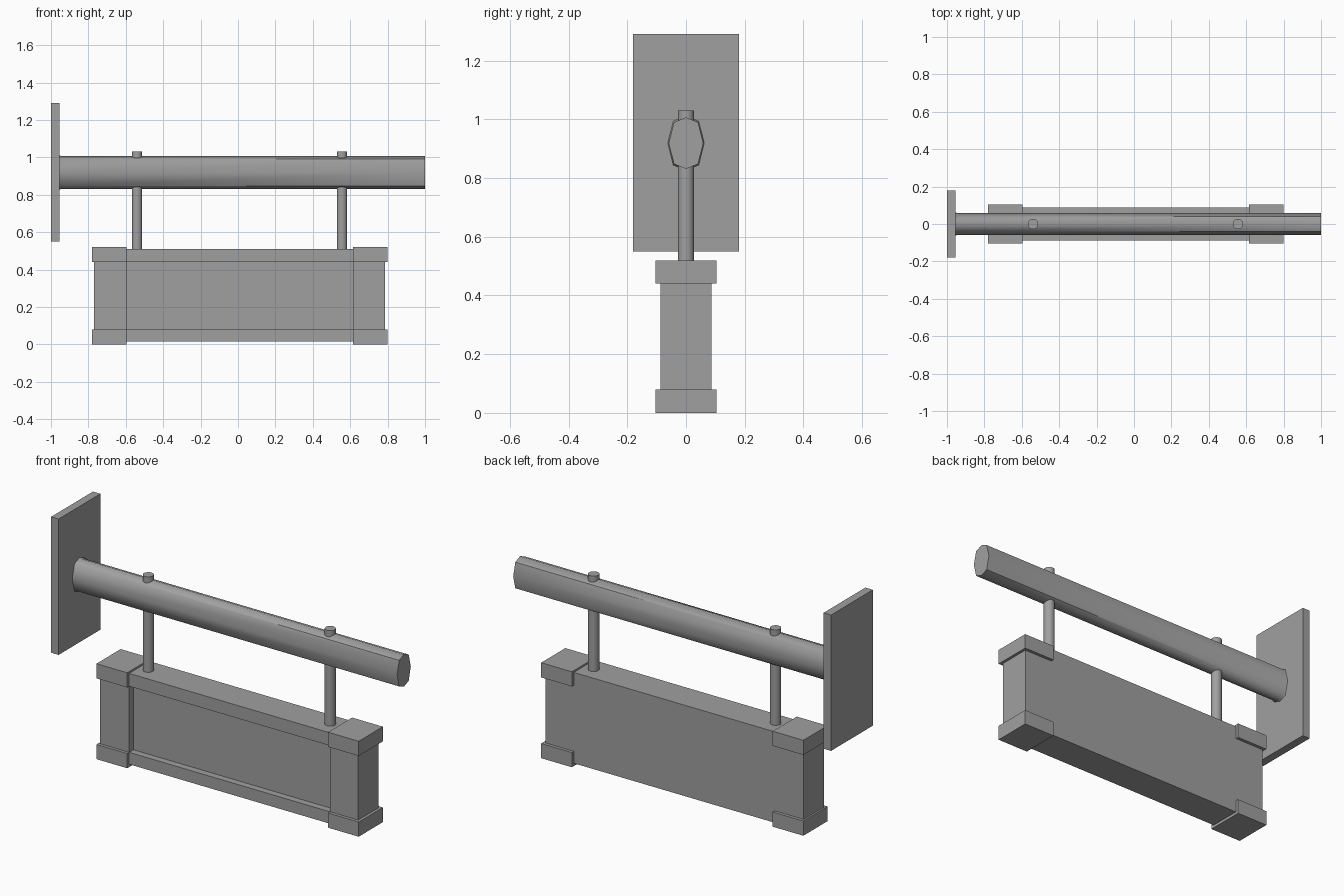
import bpy, bmesh, math

cube = bpy.data.objects.get("Cube")
if cube:
    bpy.data.objects.remove(cube, do_unlink=True)

# Single stone grey material
grey = bpy.data.materials.new("plain_grey")
grey.use_nodes = True
colour = (0.35, 0.35, 0.35, 1)
grey.diffuse_color = colour
grey.node_tree.nodes["Principled BSDF"].inputs["Base Color"].default_value = colour


def finish(name, bm):
    bmesh.ops.recalc_face_normals(bm, faces=bm.faces)
    mesh = bpy.data.meshes.new(name)
    bm.to_mesh(mesh)
    bm.free()
    obj = bpy.data.objects.new(name, mesh)
    obj.data.materials.append(grey)
    bpy.context.collection.objects.link(obj)
    return obj


def smooth(obj, degrees):
    bpy.ops.object.select_all(action='DESELECT')
    obj.select_set(True)
    bpy.context.view_layer.objects.active = obj
    bpy.ops.object.shade_smooth_by_angle(angle=math.radians(degrees))


def box(name, xs, ys, zs):
    bm = bmesh.new()
    bmesh.ops.create_cube(bm, size=1)
    for v in bm.verts:
        v.co = [r[0] if c < 0 else r[1] for c, r in zip(v.co, (xs, ys, zs))]
    return finish(name, bm)


# Wall plate
box("wall_plate", (-1, -0.955), (-0.18, 0.18), (0.55, 1.29))

# Beam: tall octagon with a slight flare where it meets the plate
section = [(0, 0.088), (0.041, 0.071), (0.059, 0), (0.041, -0.071),
           (0, -0.088), (-0.041, -0.071), (-0.059, 0), (-0.041, 0.071)]
bm = bmesh.new()
rings = [[bm.verts.new((x, y * s, 0.919 + z * s)) for y, z in section]
         for x, s in ((-0.956, 1.06), (-0.945, 1), (1, 1))]
for a, b in zip(rings, rings[1:]):
    for i in range(8):
        j = (i + 1) % 8
        bm.faces.new((a[i], a[j], b[j], b[i]))
bm.faces.new(rings[0])
bm.faces.new(rings[-1])
smooth(finish("beam", bm), 50)

# Hanging rods
for side, x in (("right", -0.54), ("left", 0.556)):
    bm = bmesh.new()
    bmesh.ops.create_cone(bm, cap_ends=True, segments=16,
                          radius1=0.028, radius2=0.028, depth=0.53)
    bmesh.ops.translate(bm, verts=bm.verts, vec=(x, 0, 0.765))
    smooth(finish(side + "_rod", bm), 40)

# Sign board: back slab, end posts and rails framing a recessed front panel
front, back, panel = -0.087, 0.087, -0.05
left, right = (-0.77, -0.595), (0.615, 0.785)
box("sign_panel", (left[1], right[0]), (panel, back), (0.08, 0.44))
box("right_post", left, (front, back), (0.015, 0.51))
box("left_post", right, (front, back), (0.015, 0.51))
box("bottom_rail", (left[1], right[0]), (front, back), (0.015, 0.08))
box("top_rail", (left[1], right[0]), (front, back), (0.44, 0.51))

# Corner caps
for side, xs in (("right", (-0.78, -0.595)), ("left", (0.615, 0.8))):
    for level, zs in (("bottom", (0, 0.08)), ("top", (0.44, 0.52))):
        box(f"{level}_{side}_cap", xs, (-0.104, 0.104), zs)
